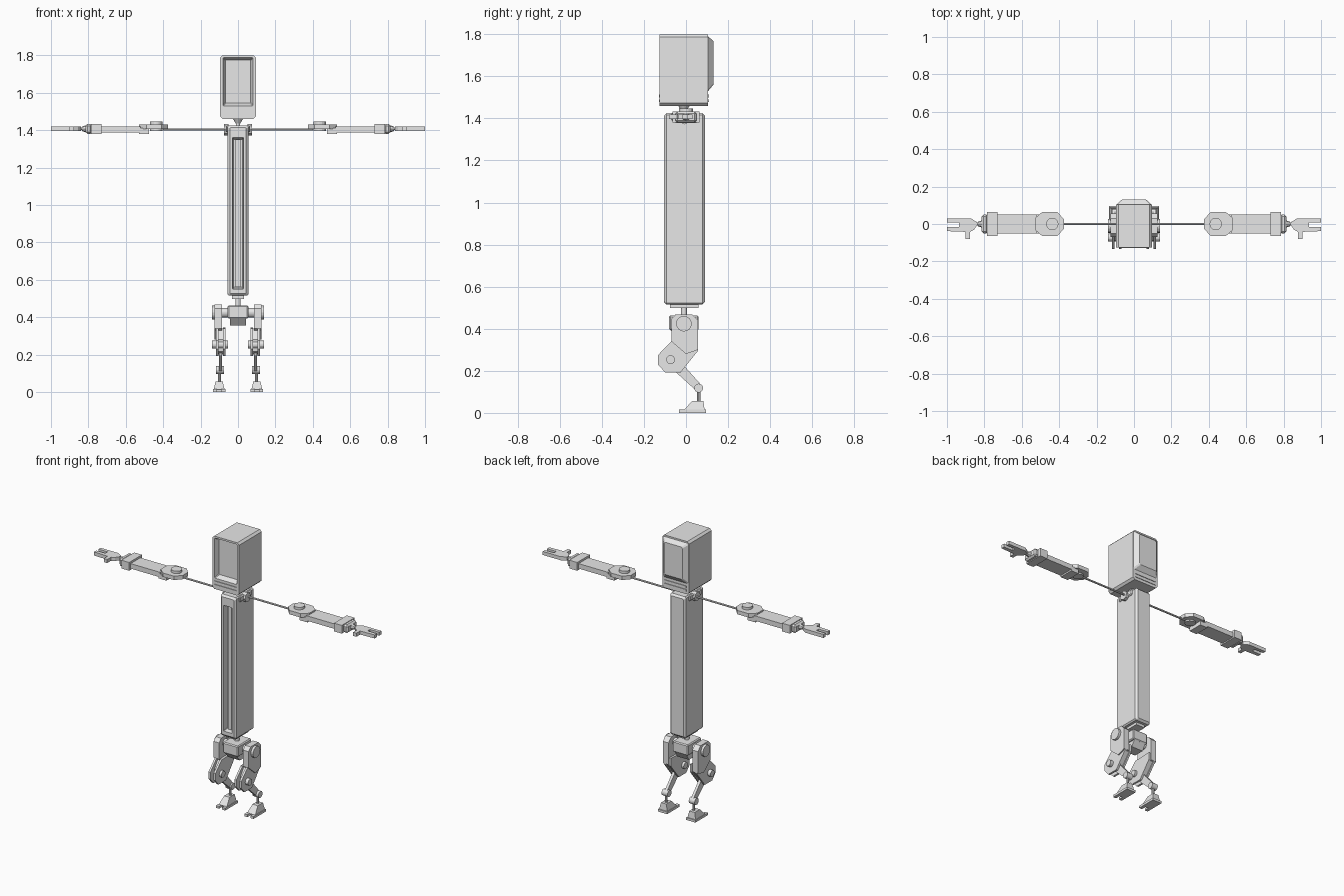
import bpy, bmesh, math
from mathutils import Vector, Matrix

grey = bpy.data.materials.new("plain_grey")
grey.diffuse_color = (0.8, 0.8, 0.8, 1)


def finish(name, bm, mirror):
    bmesh.ops.recalc_face_normals(bm, faces=bm.faces)
    me = bpy.data.meshes.new(name)
    bm.to_mesh(me)
    bm.free()
    me.materials.append(grey)
    ob = bpy.data.objects.new(name, me)
    bpy.context.collection.objects.link(ob)
    if mirror:
        ob.modifiers.new("mirror", 'MIRROR').use_mirror_merge = False
    return ob


def loft(name, rings, mirror=False):
    """Skin equal-sized rings of points and cap both ends."""
    bm = bmesh.new()
    vs = [[bm.verts.new(p) for p in r] for r in rings]
    n = len(vs[0])
    for a, b in zip(vs, vs[1:]):
        for i in range(n):
            j = (i + 1) % n
            bm.faces.new((a[i], a[j], b[j], b[i]))
    bm.faces.new(vs[0])
    bm.faces.new(vs[-1])
    return finish(name, bm, mirror)


def prism(name, axis, profile, a, b, mirror=False):
    """Extrude a profile along x (y,z points) or z (x,y points)."""
    put = {'x': lambda p, d: (d, p[0], p[1]), 'z': lambda p, d: (p[0], p[1], d)}[axis]
    return loft(name, [[put(p, d) for p in profile] for d in (a, b)], mirror)


def box(name, x, y, z, mirror=False, bevel=0):
    ob = prism(name, 'z', [(x[0], y[0]), (x[1], y[0]), (x[1], y[1]), (x[0], y[1])], *z, mirror)
    if bevel:
        m = ob.modifiers.new("bevel", 'BEVEL')
        m.width, m.segments = bevel, 1
    return ob


def rod(name, a, b, r1, r2=None, sides=16, mirror=False):
    a, b = Vector(a), Vector(b)
    d = b - a
    bm = bmesh.new()
    bmesh.ops.create_cone(bm, cap_ends=True, segments=sides, radius1=r1,
                          radius2=r1 if r2 is None else r2, depth=d.length,
                          matrix=Matrix.Translation((a + b) / 2) @ d.to_track_quat('Z', 'Y').to_matrix().to_4x4())
    return finish(name, bm, mirror)


def ring(y, w, z0, z1, c):
    """Chamfered rectangle facing the y axis."""
    return [(x, y, z) for x, z in ((-w + c, z0), (w - c, z0), (w, z0 + c), (w, z1 - c),
                                   (w - c, z1), (-w + c, z1), (-w, z1 - c), (-w, z0 + c))]


# Head: recessed screen in front, tapered bulge behind
loft("head", [
    ring(-0.095, 0.068, 1.545, 1.775, 0.004),
    ring(-0.125, 0.08, 1.53, 1.788, 0.004),
    ring(-0.125, 0.095, 1.46, 1.80, 0.013),
    ring(0.105, 0.095, 1.46, 1.80, 0.013),
    ring(0.105, 0.092, 1.53, 1.79, 0.008),
    ring(0.13, 0.065, 1.56, 1.768, 0.008)])
for i in range(2):
    z = 1.478 + i * 0.022
    box("front_slat", (-0.078, 0.078), (-0.129, -0.12), (z, z + 0.013))
    box("back_slat", (-0.078, 0.078), (0.10, 0.109), (z, z + 0.013))

# Neck
rod("neck", (0, -0.01, 1.42), (0, -0.01, 1.44), 0.012)
rod("neck_cone", (0, -0.01, 1.435), (0, -0.01, 1.462), 0.012, 0.028)

# Torso: tall chamfered case with a long slot in front
loft("torso", [
    ring(-0.06, 0.024, 0.56, 1.35, 0.002),
    ring(-0.105, 0.03, 0.55, 1.36, 0.002),
    ring(-0.105, 0.044, 0.527, 1.413, 0.005),
    ring(-0.093, 0.056, 0.515, 1.425, 0.008),
    ring(0.078, 0.056, 0.515, 1.425, 0.008),
    ring(0.09, 0.044, 0.527, 1.413, 0.005)])
box("torso_inner_column", (-0.013, 0.013), (-0.085, -0.055), (0.56, 1.35))
box("torso_base", (-0.032, 0.032), (-0.075, 0.06), (0.498, 0.52))
rod("waist_post", (0, -0.01, 0.455), (0, -0.01, 0.505), 0.014)

# Shoulders
box("shoulder_bracket", (0.045, 0.064), (-0.07, 0.053), (1.388, 1.425), True, 0.006)
rod("shoulder_hub", (0.05, -0.008, 1.402), (0.076, -0.008, 1.402), 0.03, sides=8, mirror=True)

# Arms, built on +x and mirrored
rod("upper_arm", (0.07, 0, 1.403), (0.40, 0, 1.403), 0.006, sides=8, mirror=True)
prism("elbow_plate", 'z', [(0.375, -0.025), (0.41, -0.065), (0.49, -0.065), (0.53, -0.03),
                           (0.53, 0.03), (0.49, 0.065), (0.41, 0.065), (0.375, 0.025)],
      1.405, 1.43, True)
rod("elbow_pin", (0.437, 0, 1.395), (0.437, 0, 1.446), 0.033, mirror=True)
box("elbow_block", (0.475, 0.53), (-0.05, 0.05), (1.378, 1.41), True)
box("forearm", (0.52, 0.735), (-0.05, 0.05), (1.388, 1.42), True)
box("cuff", (0.73, 0.785), (-0.065, 0.065), (1.38, 1.433), True)
box("cuff_end", (0.78, 0.815), (-0.05, 0.05), (1.38, 1.433), True, 0.01)
rod("wrist", (0.81, 0, 1.407), (0.835, 0, 1.407), 0.02, 0.012, 8, True)
rod("wrist_pin", (0.83, 0, 1.407), (0.855, 0, 1.407), 0.007, sides=8, mirror=True)
prism("hand", 'z', [(0.84, -0.008), (0.84, 0.01), (0.872, 0.03), (1.0, 0.03), (1.0, 0.008),
                    (0.935, 0.008), (0.935, -0.015), (1.0, -0.015), (1.0, -0.038),
                    (0.90, -0.042), (0.90, -0.08), (0.876, -0.08), (0.876, -0.042),
                    (0.855, -0.03)], 1.396, 1.419, True)

# Pelvis
box("pelvis", (-0.055, 0.055), (-0.08, 0.06), (0.393, 0.463), bevel=0.006)
prism("pelvis_underside", 'x', [(-0.075, 0.395), (0.055, 0.395), (0.03, 0.355), (-0.04, 0.355)],
      -0.042, 0.042)
rod("hip_axle", (0.05, -0.01, 0.424), (0.09, -0.01, 0.424), 0.025, mirror=True)
rod("hip_cap", (0.12, -0.01, 0.424), (0.14, -0.01, 0.424), 0.037, mirror=True)

# Legs, built on +x and mirrored
prism("thigh", 'x', [(-0.05, 0.468), (0.03, 0.468), (0.057, 0.44), (0.057, 0.30),
                     (0.0, 0.28), (-0.07, 0.34), (-0.07, 0.445)], 0.085, 0.125, True)
knee_profile = [(0.057, 0.345), (0.057, 0.295), (-0.025, 0.193), (-0.10, 0.193),
                (-0.133, 0.23), (-0.133, 0.275), (-0.07, 0.34)]
for x in (0.068, 0.104):
    prism("knee_plate", 'x', knee_profile, x, x + 0.013, True)
prism("knee_core", 'x', [(0.05, 0.34), (0.05, 0.295), (-0.03, 0.2), (-0.08, 0.215),
                         (-0.09, 0.28), (-0.05, 0.34)], 0.08, 0.105, True)
rod("knee_axle", (0.053, -0.073, 0.253), (0.138, -0.073, 0.253), 0.021, mirror=True)
prism("shin", 'x', [(-0.06, 0.225), (-0.01, 0.225), (0.075, 0.13), (0.048, 0.106),
                    (-0.05, 0.195)], 0.085, 0.102, True)
rod("ankle_axle", (0.076, 0.06, 0.118), (0.118, 0.06, 0.118), 0.021, mirror=True)
rod("ankle_post", (0.098, 0.06, 0.05), (0.098, 0.06, 0.11), 0.008, sides=8, mirror=True)

# Feet: flat sole with split toes and a wedge on top
prism("sole", 'z', [(0.068, 0.095), (0.068, -0.033), (0.09, -0.033), (0.09, 0.0),
                    (0.112, 0.0), (0.112, -0.033), (0.134, -0.033), (0.134, 0.095)],
      0.0, 0.015, True)
loft("foot_wedge", [
    [(0.072, -0.01, 0.014), (0.13, -0.01, 0.014), (0.13, 0.088, 0.014), (0.072, 0.088, 0.014)],
    [(0.082, 0.03, 0.057), (0.12, 0.03, 0.057), (0.12, 0.083, 0.057), (0.082, 0.083, 0.057)]], True)
